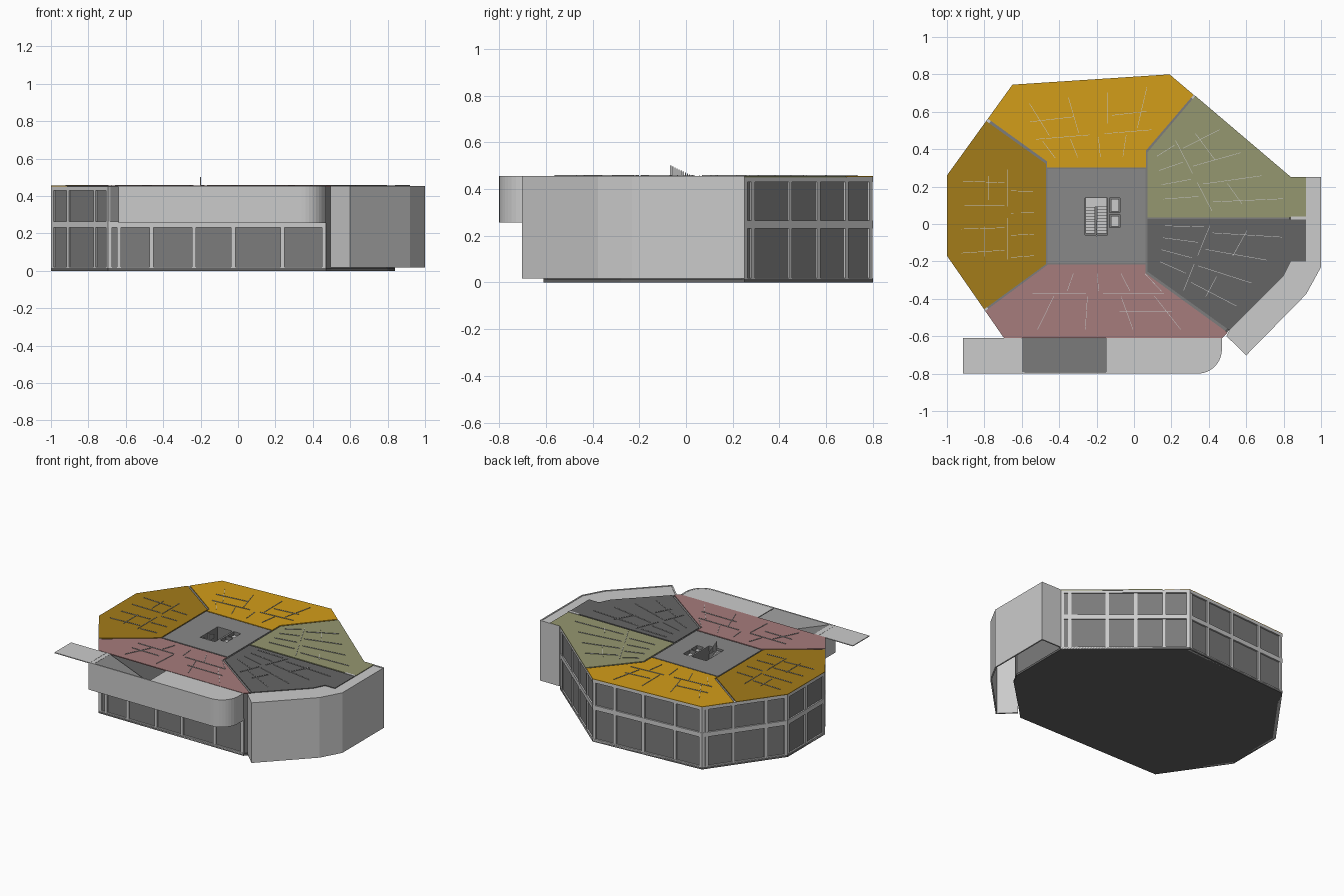
import bpy, bmesh, math
from mathutils import Vector

if "Cube" in bpy.data.objects:
    bpy.data.objects.remove(bpy.data.objects["Cube"])


def material(name, rgb):
    m = bpy.data.materials.new(name)
    m.diffuse_color = (*rgb, 1)
    m.use_nodes = True
    m.node_tree.nodes["Principled BSDF"].inputs["Base Color"].default_value = m.diffuse_color
    return m


GOLD = material("gold", (.65, .34, .01))
OCHRE = material("ochre", (.37, .20, .01))
ROSE = material("rose", (.38, .20, .20))
OLIVE = material("olive", (.30, .31, .16))
DARK = material("dark_grey", (.13, .13, .13))
MID = material("mid_grey", (.25, .25, .25))
GLASS = material("glass_grey", (.20, .20, .20))


def add_prism(bm, pts, z0, z1):
    lo = [bm.verts.new((x, y, z0)) for x, y in pts]
    hi = [bm.verts.new((x, y, z1)) for x, y in pts]
    bm.faces.new(lo[::-1])
    bm.faces.new(hi)
    n = len(pts)
    for i in range(n):
        j = (i + 1) % n
        bm.faces.new((lo[i], lo[j], hi[j], hi[i]))


def finish(name, bm, mat=None):
    bmesh.ops.recalc_face_normals(bm, faces=bm.faces)
    me = bpy.data.meshes.new(name)
    bm.to_mesh(me)
    bm.free()
    ob = bpy.data.objects.new(name, me)
    bpy.context.collection.objects.link(ob)
    if mat:
        me.materials.append(mat)
    return ob


def prisms(name, parts, mat=None):
    bm = bmesh.new()
    for pts, z0, z1 in parts:
        add_prism(bm, pts, z0, z1)
    return finish(name, bm, mat)


def rect(x0, x1, y0, y1):
    return [(x0, y0), (x1, y0), (x1, y1), (x0, y1)]


def thin_wall(name, pts, z0, z1, thick=.01):
    bm = bmesh.new()
    lo = [bm.verts.new((x, y, z0)) for x, y in pts]
    hi = [bm.verts.new((x, y, z1)) for x, y in pts]
    for i in range(len(pts) - 1):
        bm.faces.new((lo[i], lo[i + 1], hi[i + 1], hi[i]))
    ob = finish(name, bm)
    mod = ob.modifiers.new("thickness", 'SOLIDIFY')
    mod.thickness, mod.offset, mod.use_even_offset = thick, 0, True
    return ob


def strip(a, b, out, back):
    # rectangle along a-b, from `back` inside to `out` outside the line
    a, b = Vector(a), Vector(b)
    d = (b - a).normalized()
    n = Vector((d.y, -d.x))
    return [tuple(p) for p in (a - n * back, a + n * out, b + n * out, b - n * back)]


# Main body, slightly behind the facade frames
foot = [(.84, .25), (.19, .80), (-.65, .745), (-1, .26), (-1, -.17), (-.695, -.61),
        (.47, -.61), (.5, -.575), (.8, -.28), (.84, -.2)]
body = prisms("glazed_body", [([(x * .99, y * .985) for x, y in foot], .002, .451)], GLASS)
prisms("base_slab", [(foot, 0, .015)], DARK)


# Facade frames: horizontal bands and mullions
def facade(name, a, b, stops, top=True):
    a, b = Vector(a), Vector(b)
    length = (b - a).length
    bands = [(0, .02), (.232, .265)] + ([(.43, .452)] if top else [])
    parts = [(strip(a, b, 0, .02), z0, z1) for z0, z1 in bands]
    for t in stops:
        h = .011 / length
        c = min(max(t, h), 1 - h)
        parts.append((strip(a.lerp(b, c - h), a.lerp(b, c + h), -.001, .02), .01, .451 if top else .25))
    prisms(name, parts)


facade("facade_right_back", foot[0], foot[1], (0, .07, .36, .58, .8, 1))
facade("facade_back", foot[1], foot[2], (0, .2, .46, .75, 1))
facade("facade_left_back", foot[2], foot[3], (0, .06, .37, .75, 1))
facade("facade_left", foot[3], foot[4], (0, .5, 1))
facade("facade_left_front", foot[4], foot[5], (0, .29, .76, 1))
facade("facade_front", foot[5], foot[6], (0, .05, .2, .395, .575, .8, 1), False)

# Coloured roof zones
Z0, Z1 = .449, .456
prisms("zone_back", [([(-.78, .562), (-.465, .335), (-.465, .303), (.063, .303), (.063, .392),
                       (.318, .69), (.19, .80), (-.65, .745)], Z0, Z1)], GOLD)
prisms("zone_left", [([(-.79, .55), (-1, .26), (-1, -.17), (-.8, -.455), (-.471, -.215),
                       (-.471, .322)], Z0, Z1)], OCHRE)
prisms("zone_front", [([(-.795, -.465), (-.695, -.61), (.47, -.61), (.5, -.58), (.062, -.263),
                        (.062, -.217), (-.46, -.217)], Z0, Z1)], ROSE)
prisms("zone_right_back", [([(.328, .685), (.073, .385), (.073, .036), (.92, .036), (.92, .25),
                             (.84, .25)], Z0, Z1)], OLIVE)
prisms("zone_right_front", [([(.073, .026), (.073, -.255), (.51, -.568), (.8, -.28), (.84, -.2),
                              (.92, -.2), (.92, .026)], Z0, Z1)], DARK)
core = prisms("core_roof", [(rect(-.463, .062, -.208, .295), Z0, Z1)], MID)
prisms("divider_end", [(rect(.84, .92, .023, .039), .44, .459)])

# Stairwell and lift openings cut in the core
lifts = [rect(-.13, -.075, .062, .14), rect(-.13, -.075, -.02, .05)]
well = rect(-.262, -.143, -.06, .14)
cutter = prisms("opening_cutter", [(p, .25, .6) for p in [well] + lifts])
cutter.hide_render = True
for ob in (body, core):
    mod = ob.modifiers.new("openings", 'BOOLEAN')
    mod.operation, mod.solver, mod.object = 'DIFFERENCE', 'EXACT', cutter
    bpy.context.view_layer.objects.active = ob
    bpy.ops.object.modifier_apply(modifier=mod.name)
bpy.data.objects.remove(cutter)
prisms("lift_cars", [(rect(p[0][0] + .006, p[1][0] - .006, p[0][1] + .006, p[2][1] - .006), .251, .435)
                     for p in lifts])

# Two stair flights with a landing
steps, run = [(rect(-.26, -.145, .09, .139), .345, .355)], .14 / 9
for i in range(9):
    y = -.05 + i * run
    za, zb = .445 - i * .01, .26 + i * .01
    steps.append((rect(-.26, -.208, y, y + run), za - .02, za))
    steps.append((rect(-.197, -.145, y, y + run), zb - .01, zb))
prisms("stair_flights", steps)

# Upright triangular stair rail: balusters below a sloping line
prisms("stair_rail", [(rect(-.202, -.199, -.068 + i * .009, -.063 + i * .009), .44, .502 - i * .0045)
                      for i in range(10)])

# Room partitions: each zone spanned by an inner edge and an outer edge
zones = [((.04, .32), (-.44, .32), (.2, .76), (-.72, .63)),
         ((-.49, .29), (-.49, -.2), (-.93, .32), (-.93, -.24)),
         ((-.44, -.23), (.05, -.23), (-.72, -.57), (.4, -.57)),
         ((.09, .06), (.09, .37), (.88, .06), (.38, .6)),
         ((.09, -.24), (.09, .01), (.5, -.53), (.86, .01))]
parts = []
for k, q in enumerate(zones):
    a, b, c, d = map(Vector, q)

    def at(u, t):
        return a.lerp(b, u).lerp(c.lerp(d, u), t)
    lines = [((.02, .42), (.4, .42)), ((.52, .42), (.95, .42)), ((.1, .66), (.34, .66)), ((.6, .7), (.9, .7))]
    for i in range(4):
        u = .14 + .23 * i + .02 * (k % 3)
        lines += [((u, .46), (u, .98)), ((u + .08, .1), (u + .08, .38))]
    parts += [(strip(at(*p), at(*r), .0012, .0012), .45, .460) for p, r in lines]
prisms("room_partitions", parts)

# Screen wall on the right, hollow below its cap
screen = [(.84, .246), (.995, .246), (.995, -.229), (.916, -.373), (.6, -.695), (.497, -.595)]
thin_wall("screen_wall", screen, .018, .455)
prisms("screen_cap", [(screen + [(.51, -.568), (.8, -.28), (.835, -.2)], .44, .4515)])

# Front balcony with rounded right end
arc = [(.34 + .125 * math.sin(math.radians(a)), -.67 - .125 * math.cos(math.radians(a)))
       for a in range(0, 91, 9)]
front = [(-.635, -.61), (-.635, -.795)] + arc + [(.465, -.61)]
thin_wall("balcony_parapet", front, .257, .455)
prisms("balcony_floor", [(front, .257, .267)])
prisms("balcony_top", [([(-.15, -.61), (-.15, -.797)] + arc + [(.465, -.61)], .447, .4535),
                       (rect(-.915, -.6, -.8, -.61), .448, .454),
                       (rect(-.6, -.15, -.8, -.79), .448, .454)])

# Ramp descending into the balcony
bm = bmesh.new()
prof = [(-.6, .453), (-.15, .28), (-.15, .27), (-.6, .443)]
rings = [[bm.verts.new((x, y, z)) for x, z in prof] for y in (-.79, -.612)]
bm.faces.new(rings[0])
bm.faces.new(rings[1][::-1])
for i in range(4):
    j = (i + 1) % 4
    bm.faces.new((rings[0][i], rings[0][j], rings[1][j], rings[1][i]))
finish("ramp", bm, MID)
